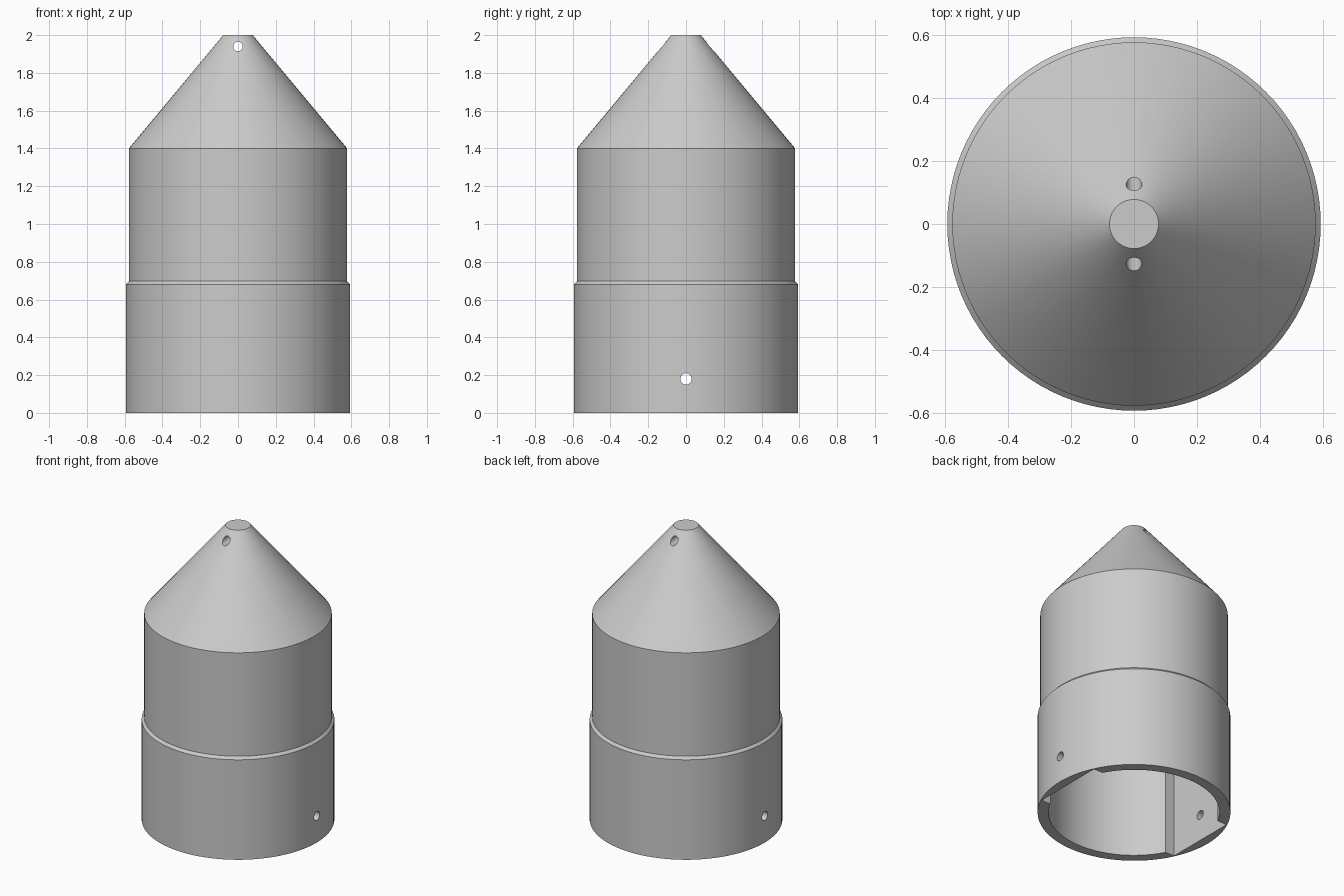
import bpy, bmesh, math

if "Cube" in bpy.data.objects:
    bpy.data.objects.remove(bpy.data.objects["Cube"])

SIDES = 96
grey = bpy.data.materials.new("plain_grey")
grey.diffuse_color = (0.6, 0.6, 0.6, 1)
grey.use_nodes = True
grey.node_tree.nodes["Principled BSDF"].inputs["Base Color"].default_value = grey.diffuse_color


def add_object(name, bm):
    bmesh.ops.recalc_face_normals(bm, faces=bm.faces)
    mesh = bpy.data.meshes.new(name)
    bm.to_mesh(mesh)
    bm.free()
    ob = bpy.data.objects.new(name, mesh)
    mesh.materials.append(grey)
    bpy.context.collection.objects.link(ob)
    return ob


def lathe(name, profile):
    """Spin an (r, z) profile that starts and ends on the axis or closes."""
    bm = bmesh.new()
    verts = [bm.verts.new((r, 0, z)) for r, z in profile]
    edges = [bm.edges.new(p) for p in zip(verts, verts[1:])]
    bmesh.ops.spin(bm, geom=verts + edges, axis=(0, 0, 1), cent=(0, 0, 0),
                   angle=math.tau, steps=SIDES, use_merge=False)
    bmesh.ops.remove_doubles(bm, verts=bm.verts, dist=1e-5)
    bmesh.ops.dissolve_degenerate(bm, edges=bm.edges, dist=1e-5)
    return add_object(name, bm)


def rod(name, radius, z, rotation):
    bm = bmesh.new()
    bmesh.ops.create_cone(bm, cap_ends=True, segments=32, radius1=radius,
                          radius2=radius, depth=2)
    ob = add_object(name, bm)
    ob.location.z = z
    ob.rotation_euler = rotation
    return ob


# Hollow stepped shell with conical nose
shell = lathe("stepped_cone_shell", [
    (0, 2), (0.078, 2), (0.578, 1.4), (0.578, 0.697), (0.594, 0.68), (0.594, 0),
    (0.527, 0), (0.527, 1.4), (0.06, 1.87), (0, 1.87)])

# Flat-sided pocket inside the skirt
bm = bmesh.new()
bmesh.ops.create_cube(bm, size=1)
bmesh.ops.scale(bm, vec=(1.064, 0.5, 0.75), verts=bm.verts)
pocket = add_object("pocket_cutter", bm)
pocket.location.z = 0.275

# Cross holes: skirt along x, nose along y
cutters = [pocket,
           rod("skirt_hole_cutter", 0.03, 0.18, (0, math.pi / 2, 0)),
           rod("nose_hole_cutter", 0.025, 1.94, (math.pi / 2, 0, 0))]
for cutter in cutters:
    cutter.hide_render = True
    mod = shell.modifiers.new(cutter.name, 'BOOLEAN')
    mod.operation = 'DIFFERENCE'
    mod.solver = 'EXACT'
    mod.object = cutter

bpy.context.view_layer.objects.active = shell
shell.select_set(True)
for cutter in cutters:
    cutter.select_set(False)
    bpy.ops.object.modifier_apply(modifier=cutter.name)
for cutter in cutters:
    bpy.data.objects.remove(cutter)
bpy.ops.object.shade_smooth_by_angle(angle=math.radians(25))
